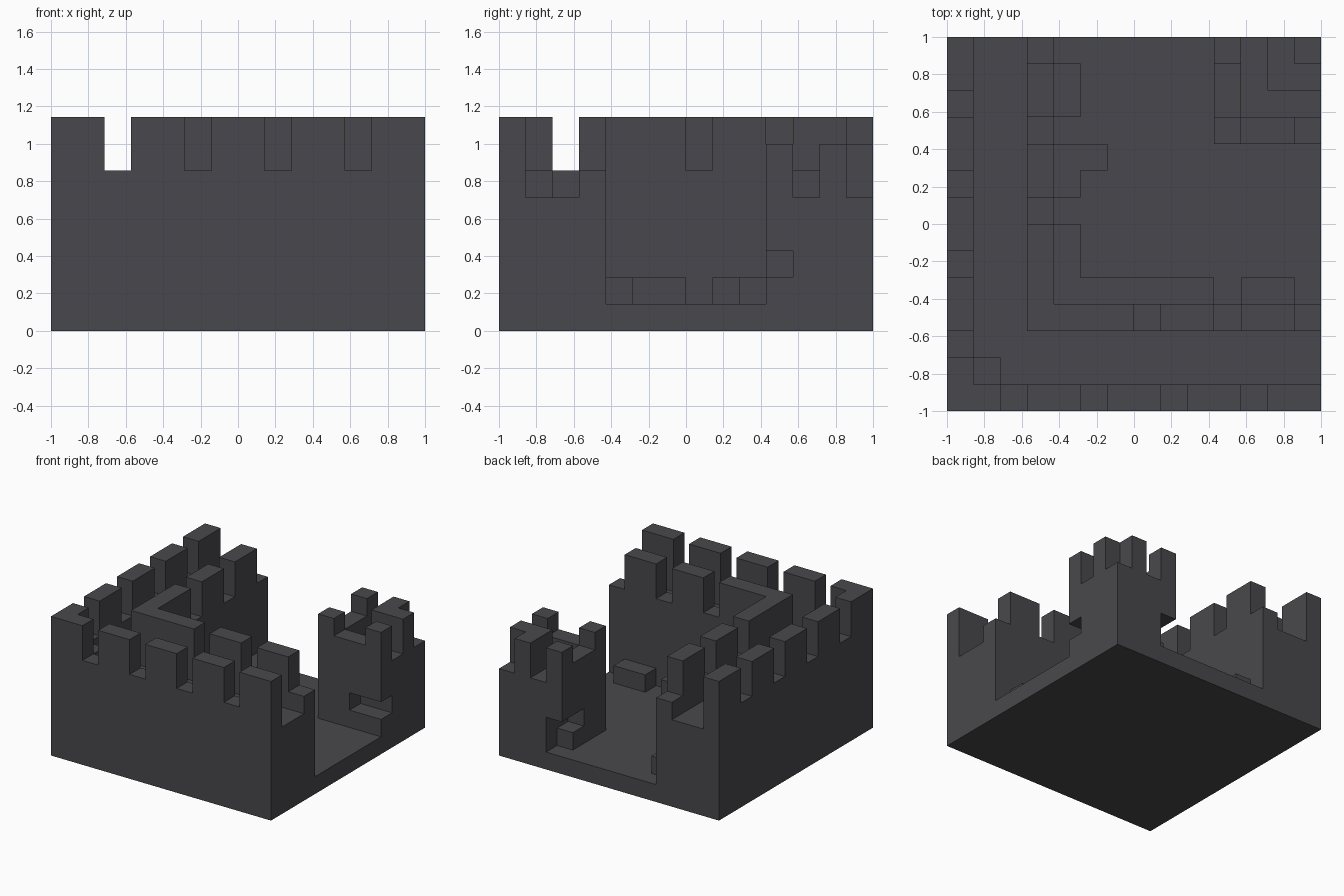
import bpy, bmesh, math
from mathutils import Vector
from itertools import product

cube = bpy.data.objects.get("Cube")
if cube:
    bpy.data.objects.remove(cube, do_unlink=True)

N = 14                # blocks along each side
U = 2 / N             # size of one block
solid = {}            # block position -> part name

stone = bpy.data.materials.new("dark_stone")
stone.use_nodes = True
colour = (0.066, 0.064, 0.072, 1)
stone.diffuse_color = colour
stone.node_tree.nodes["Principled BSDF"].inputs["Base Color"].default_value = colour


def cells(x, y, z):
    return product(range(*x), range(*y), range(*z))


def box(part, x, y, z):
    for c in cells(x, y, z):
        solid.setdefault(c, part)


def carve(x, y, z):
    for c in cells(x, y, z):
        solid.pop(c, None)


def both(part, along, across, z):
    """Same box on both sides of the diagonal."""
    box(part, along, across, z)
    box(part, across, along, z)


# Ground slab
box("base_slab", (0, N), (0, N), (0, 1))

# Front and side curtain walls: outer face, sunken walkway, inner face
both("outer_wall", (0, N), (0, 1), (1, 6))
both("inner_wall", (3, N), (3, 4), (1, 6))
both("walkway", (1, N), (1, 3), (1, 5))
box("walkway_corner_step", (1, 2), (1, 2), (5, 6))

# Battlements
for start in range(0, N, 3):
    both("outer_merlons", (start, start + 2), (0, 1), (6, 8))
for start, end in ((3, 7), (8, 10), (11, 13)):
    both("inner_merlons", (start, end), (3, 4), (6, 8))

# Low benches along the courtyard walls
box("front_bench", (4, 10), (4, 5), (1, 2))
box("front_bench_short", (11, 13), (4, 5), (1, 2))
box("side_bench", (4, 5), (5, 7), (1, 2))
box("side_bench_middle", (4, 5), (8, 10), (1, 2))
box("side_bench_middle", (5, 6), (9, 10), (1, 2))
box("side_bench_back", (4, 5), (11, 13), (1, 2))

# Back corner tower with its low parapet
box("corner_tower", (10, N), (10, N), (1, 5))
both("tower_parapet", (10, N), (10, 11), (5, 6))
box("tower_merlons", (10, 11), (10, 11), (6, 7))
both("tower_merlons", (13, N), (10, 11), (6, 7))
both("tower_corner_merlon", (12, N), (12, 13), (5, 7))

# Broken niches in the tower
carve((12, N), (10, 11), (2, 3))
carve((10, 11), (12, N), (2, 3))
carve((10, 11), (13, N), (1, 2))


def build(part):
    """Mesh the exposed sides of one part's blocks and merge flat areas."""
    bm = bmesh.new()
    for c in (c for c, p in solid.items() if p == part):
        centre = Vector(c) + Vector((0.5, 0.5, 0.5))
        for axis, sign in product(range(3), (-1, 1)):
            n = Vector((0, 0, 0))
            n[axis] = sign
            if tuple(int(v) for v in Vector(c) + n) in solid:
                continue
            a = Vector((0, 0, 0))
            a[(axis + 1) % 3] = 0.5
            b = n.cross(a)
            mid = centre + n / 2
            ring = (mid - a - b, mid + a - b, mid + a + b, mid - a + b)
            bm.faces.new([bm.verts.new((p.x * U - 1, p.y * U - 1, p.z * U)) for p in ring])
    bmesh.ops.remove_doubles(bm, verts=bm.verts, dist=U / 100)
    bmesh.ops.dissolve_limit(bm, angle_limit=math.radians(1), verts=bm.verts, edges=bm.edges)
    mesh = bpy.data.meshes.new(part)
    bm.to_mesh(mesh)
    bm.free()
    mesh.materials.append(stone)
    bpy.context.collection.objects.link(bpy.data.objects.new(part, mesh))


for part in dict.fromkeys(solid.values()):
    build(part)
